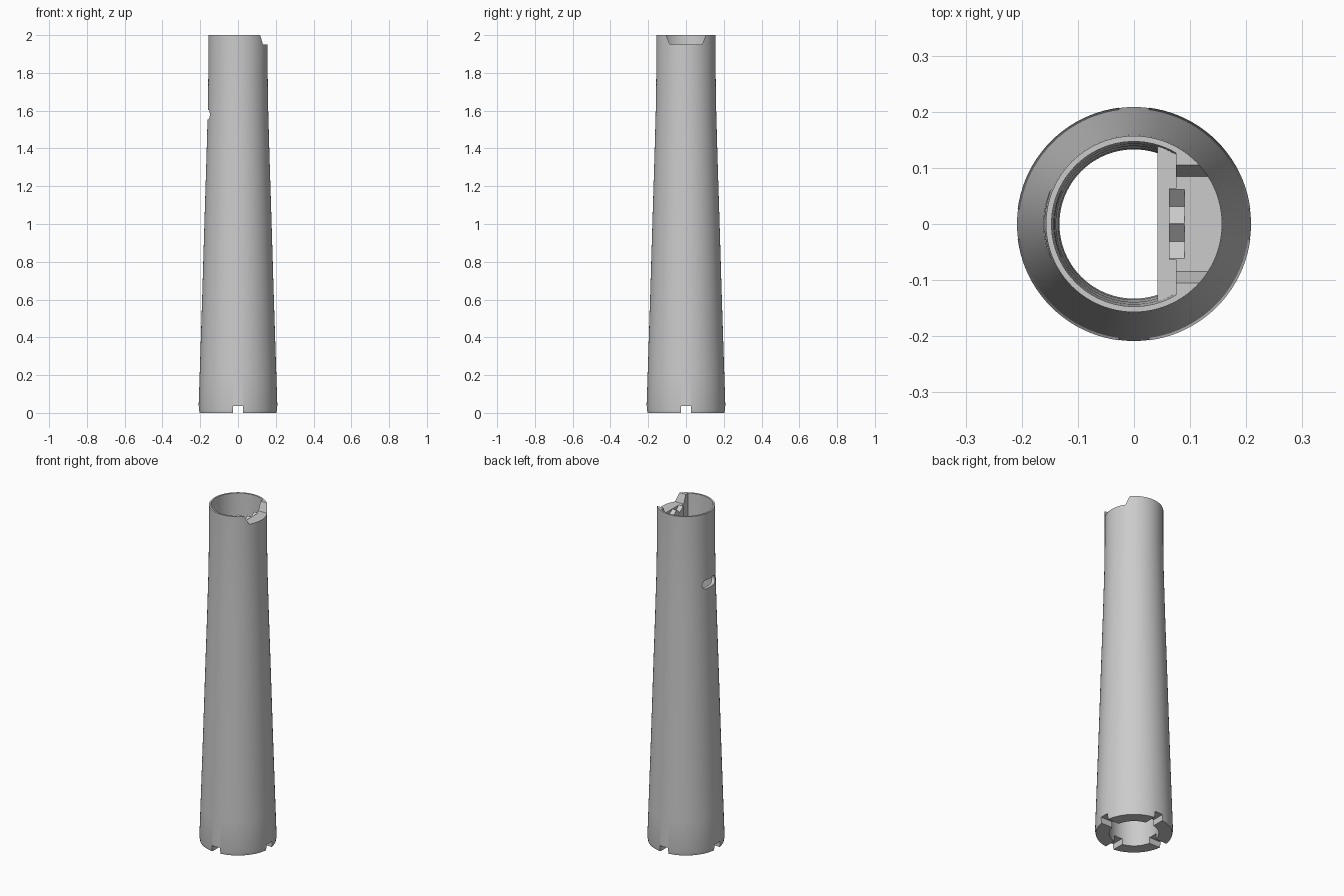
import bpy, bmesh, math
from mathutils import Matrix

cube = bpy.data.objects.get("Cube")
if cube:
    bpy.data.objects.remove(cube, do_unlink=True)

grey = bpy.data.materials.new("mid grey")
grey.use_nodes = True
grey.diffuse_color = (0.6, 0.6, 0.6, 1)
grey.node_tree.nodes["Principled BSDF"].inputs["Base Color"].default_value = (0.6, 0.6, 0.6, 1)


def finish(name, bm):
    bmesh.ops.recalc_face_normals(bm, faces=bm.faces)
    mesh = bpy.data.meshes.new(name)
    bm.to_mesh(mesh)
    bm.free()
    mesh.materials.append(grey)
    obj = bpy.data.objects.new(name, mesh)
    bpy.context.collection.objects.link(obj)
    return obj


def lathe(name, profile, steps=96):
    """Closed ring spun about z."""
    bm = bmesh.new()
    vs = [bm.verts.new((r, 0, z)) for r, z in profile]
    es = [bm.edges.new((vs[i - 1], vs[i])) for i in range(len(vs))]
    bmesh.ops.spin(bm, geom=vs + es, cent=(0, 0, 0), axis=(0, 0, 1),
                   angle=math.tau, steps=steps, use_merge=True)
    bmesh.ops.remove_doubles(bm, verts=bm.verts, dist=1e-5)
    return finish(name, bm)


def prism(name, points, depth):
    """Extrude a planar outline along a vector."""
    bm = bmesh.new()
    face = bm.faces.new([bm.verts.new(p) for p in points])
    new = bmesh.ops.extrude_face_region(bm, geom=[face])["geom"]
    bmesh.ops.translate(bm, vec=depth, verts=[v for v in new if isinstance(v, bmesh.types.BMVert)])
    return finish(name, bm)


def segment(name, chord, radius, z0, z1):
    """Block between a chord at x and the arc beyond it."""
    half = math.acos(chord / radius)
    arc = [half * (i / 12 - 1) for i in range(25)]
    return prism(name, [(radius * math.cos(a), radius * math.sin(a), z0) for a in arc], (0, 0, z1 - z0))


def box(name, x, y, z):
    return prism(name, [(x[0], y[0], z[0]), (x[1], y[0], z[0]), (x[1], y[1], z[0]), (x[0], y[1], z[0])],
                 (0, 0, z[1] - z[0]))


def combine(target, tool, operation):
    tool.hide_render = True
    mod = target.modifiers.new(operation, "BOOLEAN")
    mod.operation, mod.solver, mod.object = operation, "EXACT", tool
    bpy.context.view_layer.objects.active = target
    bpy.ops.object.modifier_apply(modifier=mod.name)
    bpy.data.objects.remove(tool, do_unlink=True)


# Tapered hollow body: outside going up, bore going down
tower = lathe("tapered_tube", [
    (0.205, 0), (0.209, 0.02), (0.203, 0.2), (0.19, 0.6), (0.178, 1.0),
    (0.167, 1.35), (0.16, 1.6), (0.157, 1.8), (0.157, 2),
    (0.147, 2), (0.146, 1.9), (0.143, 1.7), (0.139, 1.4), (0.135, 1.0), (0.133, 0.6), (0.133, 0)])

# Inner block, lower shelf and the toothed rib
combine(tower, segment("inner_block", 0.075, 0.152, 1.7, 2), "UNION")
combine(tower, segment("inner_shelf", 0.042, 0.148, 1.65, 1.8), "UNION")
combine(tower, box("toothed_rib", (0.062, 0.085), (-0.063, 0.063), (1.78, 1.95)), "UNION")

# Flared notch in the rim
combine(tower, prism("rim_notch_cutter", [
    (0.03, -0.085, 1.95), (0.03, 0.085, 1.95), (0.03, 0.125, 2.05), (0.03, -0.125, 2.05)],
    (0.3, 0, 0)), "DIFFERENCE")

# Two V grooves across the rib
for y in (-0.0315, 0.0315):
    combine(tower, prism("groove_cutter", [
        (0.05, y, 1.925), (0.05, y + 0.0315, 1.951), (0.05, y - 0.0315, 1.951)],
        (0.04, 0, 0)), "DIFFERENCE")

# Four slots through the foot
for along_x in (True, False):
    wide, narrow = (-0.3, 0.3), (-0.027, 0.027)
    x, y = (wide, narrow) if along_x else (narrow, wide)
    combine(tower, box("foot_slot_cutter", x, y, (-0.05, 0.036)), "DIFFERENCE")

# Round-ended window in the side wall
outline = []
for side in (1, -1):
    for i in range(13):
        a = math.pi * (i / 12 - 0.5) + (0 if side == 1 else math.pi)
        outline.append((-0.25, side * 0.034 + 0.026 * math.cos(a), 1.578 + 0.026 * math.sin(a)))
combine(tower, prism("window_cutter", outline, (0.2, 0, 0)), "DIFFERENCE")

bpy.ops.object.select_all(action="DESELECT")
tower.select_set(True)
bpy.context.view_layer.objects.active = tower
bpy.ops.object.shade_smooth_by_angle(angle=math.radians(25))
